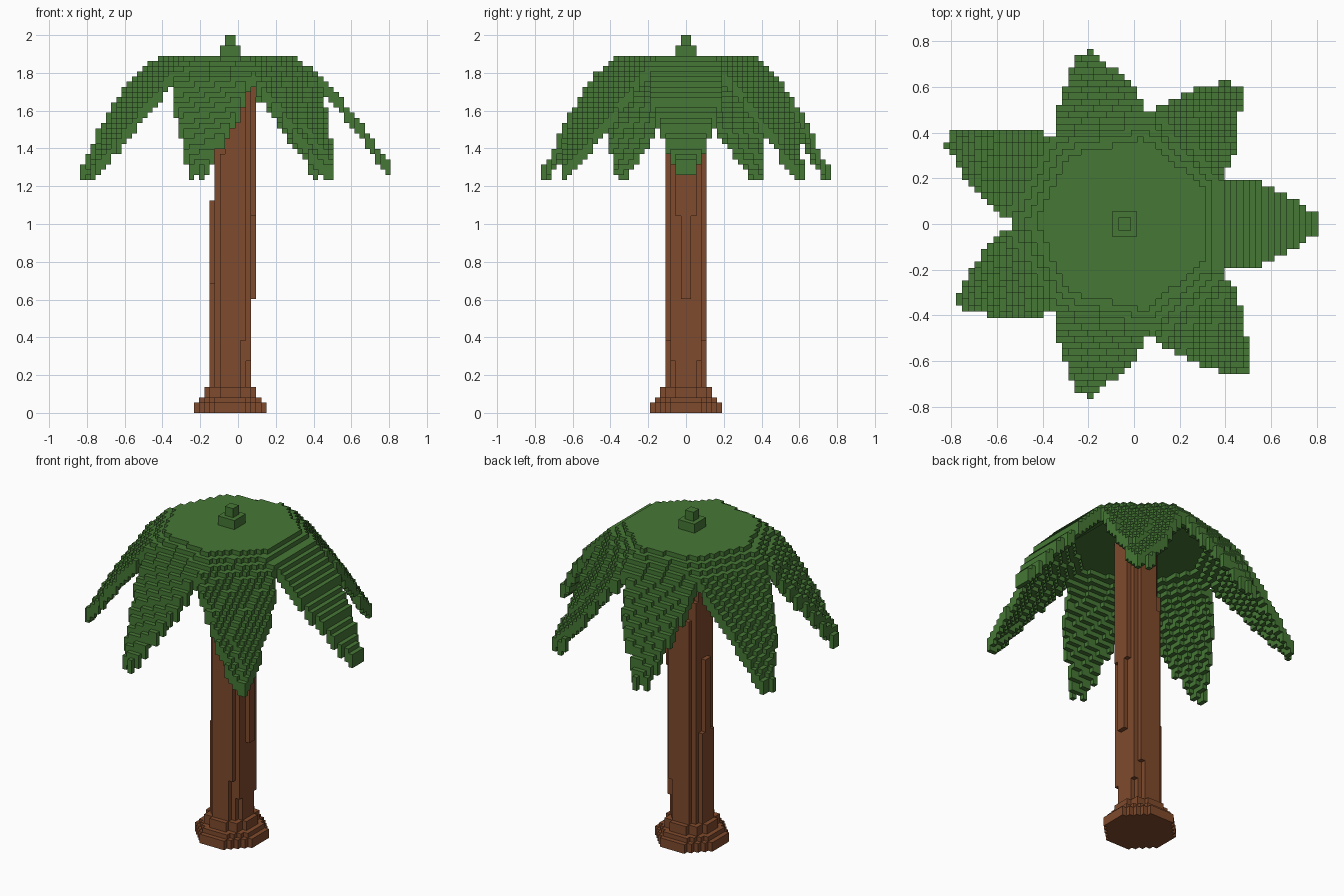
import bpy, bmesh, math
from mathutils import Vector

cube = bpy.data.objects.get("Cube")
if cube:
    bpy.data.objects.remove(cube, do_unlink=True)

V = 2 / 73                      # block size
CROWN_X = -1.5 * V              # crown axis


def material(name, color):
    m = bpy.data.materials.new(name)
    m.use_nodes = True
    m.diffuse_color = color
    m.node_tree.nodes["Principled BSDF"].inputs["Base Color"].default_value = color
    return m


def lerp(points, t):
    """Piecewise linear curve, clamped at both ends."""
    if t <= points[0][0]:
        return points[0][1]
    for (a, fa), (b, fb) in zip(points, points[1:]):
        if t <= b:
            return fa + (fb - fa) * (t - a) / (b - a)
    return points[-1][1]


def block_object(name, cells, mat):
    """Skin a set of grid cells with their exposed faces, then merge flat areas."""
    bm = bmesh.new()
    verts = {}

    def vert(p):
        key = tuple(p)
        if key not in verts:
            verts[key] = bm.verts.new(((p[0] - 0.5) * V, p[1] * V, p[2] * V))
        return verts[key]

    for cell in cells:
        for axis in range(3):
            for side in (0, 1):
                neighbour = list(cell)
                neighbour[axis] += 2 * side - 1
                if tuple(neighbour) in cells:
                    continue
                a, b = (axis + 1) % 3, (axis + 2) % 3
                corners = []
                for da, db in ((0, 0), (1, 0), (1, 1), (0, 1)):
                    p = list(cell)
                    p[axis] += side
                    p[a] += da
                    p[b] += db
                    corners.append(vert(p))
                bm.faces.new(corners if side else corners[::-1])
    bmesh.ops.dissolve_limit(bm, angle_limit=math.radians(1), verts=bm.verts,
                             edges=bm.edges, delimit={'NORMAL'})
    mesh = bpy.data.meshes.new(name)
    bm.to_mesh(mesh)
    bm.free()
    mesh.materials.append(mat)
    obj = bpy.data.objects.new(name, mesh)
    bpy.context.collection.objects.link(obj)
    return obj


# Trunk: leaning round column with a flared foot
foot_radii = [7.1, 7.1, 6.1, 5.1, 5.1]
trunk = set()
for k in range(67):
    z = (k + 0.5) * V
    in_foot = k < len(foot_radii)
    radius = foot_radii[k] if in_foot else 4.18
    centre = -1.5 if in_foot else -1.5 + 0.575 * z
    for i in range(-10, 8):
        for j in range(-8, 8):
            if math.hypot(i - centre, j + 0.5) <= radius:
                trunk.add((i, j, k))

# Crown: seven drooping tapered fronds sharing one domed centre
TIP, BEND = 0.86, 0.33
droop = [(BEND, 1.89), (0.41, 1.84), (0.50, 1.76), (0.60, 1.645),
         (0.71, 1.51), (0.80, 1.38), (TIP, 1.30)]
half_width = [(0.5, 0.205), (0.6, 0.18), (0.7, 0.13), (0.8, 0.07), (TIP, 0.03)]
lengths = [0.86, 0.78, 0.77, 0.86, 0.81, 0.77, 0.84]
crown = set()
for i in range(-32, 33):
    for j in range(-32, 32):
        p = Vector((i * V - CROWN_X, (j + 0.5) * V))
        best = None
        for n, length in enumerate(lengths):
            angle = n * math.tau / len(lengths)
            axis = Vector((math.cos(angle), math.sin(angle)))
            along = p.dot(axis)
            across = abs(axis.x * p.y - axis.y * p.x)
            reach = along
            if along > BEND:
                reach = BEND + (along - BEND) * (TIP - BEND) / (length - BEND)
            if 0 <= along and reach <= TIP and across <= lerp(half_width, reach):
                if best is None or reach > best:
                    best = reach
        if best is not None:
            top = round(lerp(droop, best) / V)
            crown.update((i, j, k) for k in range(top - 3, top))

# Bud: two stacked blocks on the crown
bud = set()
for size, low in ((2, 69), (1, 71)):
    bud.update((i, j, k) for i in range(-1 - size, size - 1)
               for j in range(-size, size) for k in (low, low + 1))

bark = material("bark_brown", (0.216, 0.069, 0.026, 1))
leaf = material("leaf_green", (0.06, 0.185, 0.036, 1))
block_object("trunk", trunk, bark)
block_object("fronds", crown, leaf)
block_object("crown_bud", bud, leaf)
